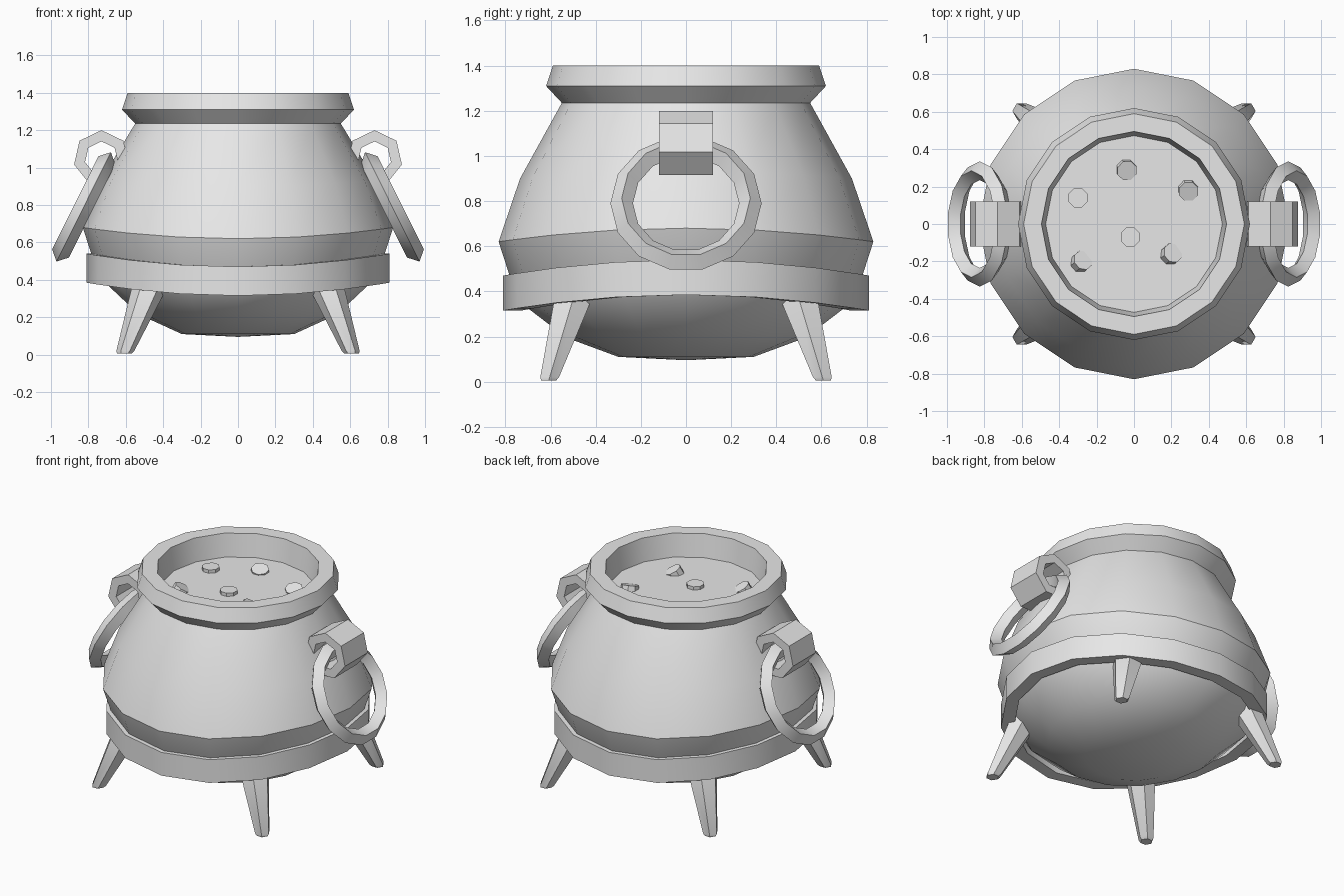
import bpy, bmesh
from math import cos, sin, tau, pi, radians
from mathutils import Matrix, Vector

cube = bpy.data.objects.get("Cube")
if cube:
    bpy.data.objects.remove(cube)

iron = bpy.data.materials.new("iron_grey")
iron.use_nodes = True
iron.diffuse_color = (0.8, 0.8, 0.8, 1)
iron.node_tree.nodes["Principled BSDF"].inputs["Base Color"].default_value = (0.8, 0.8, 0.8, 1)


def lathe(name, profile, steps, matrix=Matrix(), closed=False):
    """Spin (radius, height, side lift) points about z; the lift raises the +x and -x sides."""
    bm = bmesh.new()
    rings = []
    for r, z, *lift in profile:
        k = lift[0] if lift else 0
        if r == 0:
            rings.append([bm.verts.new((0, 0, z))] * steps)
            continue
        angles = [tau * i / steps for i in range(steps)]
        rings.append([bm.verts.new((r * cos(a), r * sin(a), z + k * cos(a) ** 2)) for a in angles])
    pairs = list(zip(rings, rings[1:]))
    if closed:
        pairs.append((rings[-1], rings[0]))
    for low, high in pairs:
        for i in range(steps):
            j = (i + 1) % steps
            corners = [low[i], low[j], high[j], high[i]]
            bm.faces.new(list(dict.fromkeys(corners)))
    bm.transform(matrix)
    bmesh.ops.recalc_face_normals(bm, faces=bm.faces[:])
    mesh = bpy.data.meshes.new(name)
    bm.to_mesh(mesh)
    bm.free()
    mesh.materials.append(iron)
    obj = bpy.data.objects.new(name, mesh)
    bpy.context.collection.objects.link(obj)
    bpy.ops.object.select_all(action='DESELECT')
    obj.select_set(True)
    bpy.context.view_layer.objects.active = obj
    bpy.ops.object.shade_smooth_by_angle(angle=radians(30))
    return obj


def frame(x, y, z, origin):
    """Matrix from three axes and an origin."""
    return Matrix.Translation(origin) @ Matrix((x, y, z)).transposed().to_4x4()


# Pot: round bottom, belly, neck, flared rim and inner wall
lathe("pot_body", [
    (0, 0.095), (0.3, 0.11), (0.53, 0.195, 0.02), (0.70, 0.325, 0.05), (0.775, 0.45, 0.06),
    (0.83, 0.62, 0.06), (0.735, 0.9, 0.03), (0.55, 1.235), (0.62, 1.31), (0.59, 1.4),
    (0.495, 1.4), (0.47, 1.235)], 16)

# Hoop around the belly
lathe("belly_band", [(0.73, 0.315, 0.07), (0.81, 0.315, 0.07),
                     (0.81, 0.47, 0.07), (0.73, 0.47, 0.07)], 16, closed=True)

# Brew and its bubbles: position, then tilt
lathe("brew", [(0, 1.25), (0.475, 1.25)], 16)
bubbles = [(-0.3, 0.14, 0, 0), (-0.02, -0.07, 0, 0), (-0.04, 0.29, 0.25, 0.15),
           (0.29, 0.18, 0.3, 0.1), (-0.28, -0.2, -0.35, 0.4), (0.2, -0.16, -0.3, 0.4)]
for x, y, tilt_x, tilt_y in bubbles:
    place = (Matrix.Translation((x, y, 1.25)) @ Matrix.Rotation(tilt_x, 4, 'X')
             @ Matrix.Rotation(tilt_y, 4, 'Y') @ Matrix.Rotation(pi / 8, 4, 'Z'))
    lathe("bubble", [(0, -0.03), (0.055, -0.03), (0.055, 0.022), (0, 0.022)], 8, place)

# Lugs and hanging ring handles on both sides
lug_frame = frame((0, 0, 1), (1, 0, 0), (0, 1, 0), (0.73, 0, 1.05))
up = Vector((-0.446, 0, 0.895)).normalized()
side = Vector((0, 1, 0))
ring_frame = frame(side, up, side.cross(up), (0.825, 0, 0.79))
for label, turn in (("left", 0), ("right", pi)):
    spin = Matrix.Rotation(turn, 4, 'Z')
    lathe(label + "_lug", [(0.09, -0.12), (0.15, -0.12), (0.15, 0.12), (0.09, 0.12)],
          7, spin @ lug_frame, closed=True)
    lathe(label + "_ring_handle", [(0.235, 0), (0.285, -0.05), (0.335, 0), (0.285, 0.05)],
          14, spin @ ring_frame, closed=True)

# Four splayed, tapered legs
leg_frame = frame((1, 0, 0), (0, 1, 0), (-0.38, -0.3, 1), (0.61, 0.61, 0))
for sx, x_name in ((1, "left"), (-1, "right")):
    for sy, y_name in ((1, "back"), (-1, "front")):
        lathe(f"{y_name}_{x_name}_leg",
              [(0, 0.005), (0.038, 0.005), (0.048, 0.02), (0.095, 0.36), (0.1, 0.44), (0, 0.44)],
              6, Matrix.Diagonal((sx, sy, 1, 1)) @ leg_frame)
